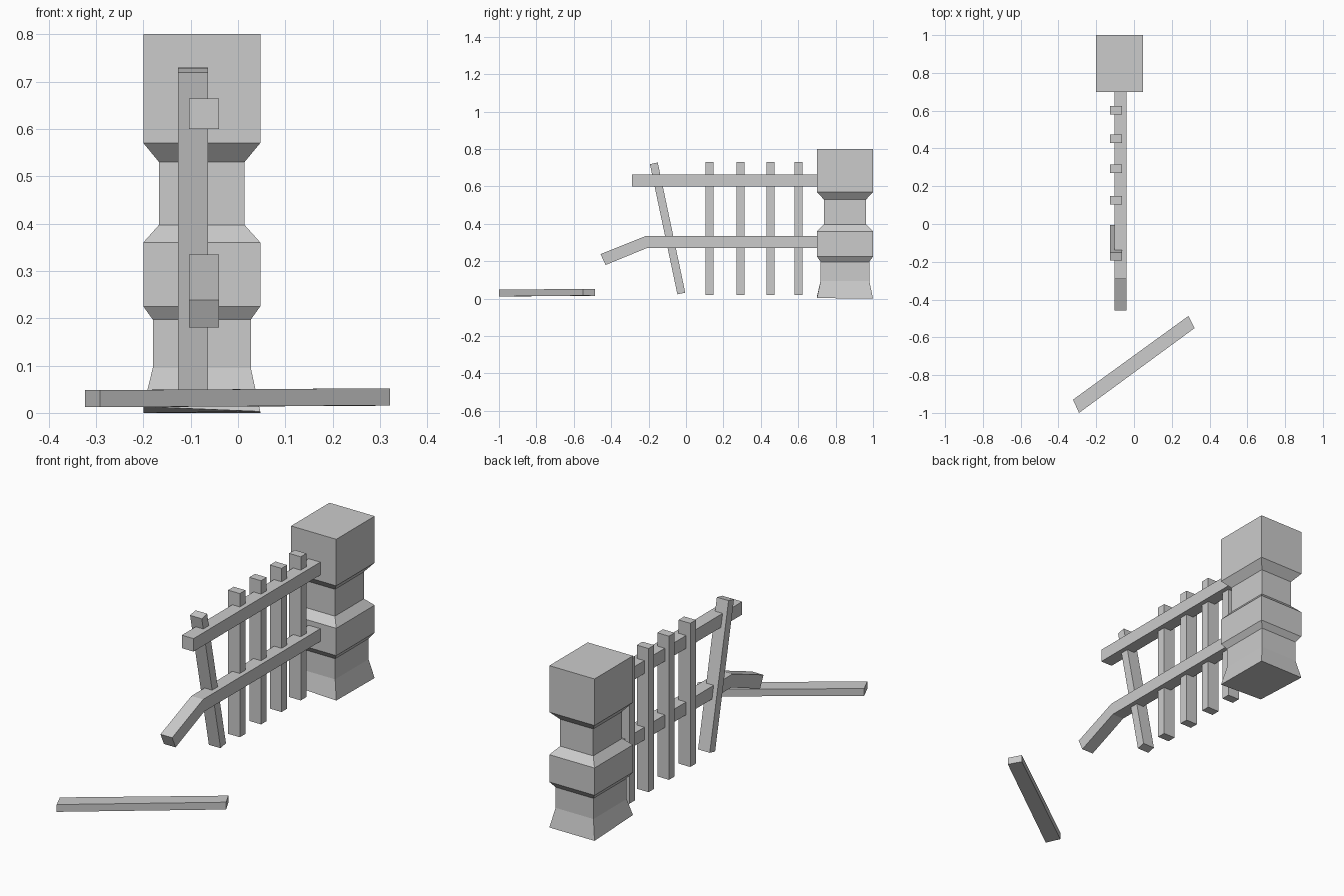
import bpy

if "Cube" in bpy.data.objects:
    bpy.data.objects.remove(bpy.data.objects["Cube"])


def make_mesh(name, verts, faces):
    me = bpy.data.meshes.new(name)
    me.from_pydata(verts, [], faces)
    me.update()
    ob = bpy.data.objects.new(name, me)
    bpy.context.collection.objects.link(ob)
    return ob


def loft(name, rings):
    """Join a stack of equal-length rings into a closed solid."""
    n = len(rings[0])
    verts = [p for r in rings for p in r]
    faces = [tuple(reversed(range(n)))]
    for k in range(len(rings) - 1):
        for i in range(n):
            j = (i + 1) % n
            faces.append((k * n + i, k * n + j, (k + 1) * n + j, (k + 1) * n + i))
    faces.append(tuple(range(len(verts) - n, len(verts))))
    return make_mesh(name, verts, faces)


def beam(name, profile, x0, x1):
    """Extrude a counter-clockwise side outline (y, z) along x."""
    return loft(name, [[(x, y, z) for y, z in profile] for x in (x0, x1)])


def box(y0, y1, z0, z1):
    return [(y0, z0), (y1, z0), (y1, z1), (y0, z1)]


# Stone pillar: stacked rectangles given as (height, x inset, y inset)
levels = [(0, 0, 0), (0.095, 0.02, 0.02), (0.197, 0.02, 0.02), (0.225, 0, 0),
          (0.36, 0, 0), (0.397, 0.033, 0.037), (0.53, 0.033, 0.037),
          (0.57, 0, 0), (0.8, 0, 0)]
rings = []
for z, ix, iy in levels:
    x0, x1, y0, y1 = -0.2 + ix, 0.047 - ix, 0.7 + iy, 1.0 - iy
    rings.append([(x0, y0, z), (x1, y0, z), (x1, y1, z), (x0, y1, z)])
rings[0][0] = (-0.2, 0.7, 0.013)    # slightly uneven foot
rings[0][1] = (0.047, 0.7, 0.003)
loft("pillar", rings)

# Rails, the lower one snapped downwards at its free end
RAIL = (-0.104, -0.04)
beam("upper_rail", box(-0.29, 0.7, 0.6, 0.664), *RAIL)
lower = loft("lower_rail", [
    [(RAIL[0], y0, z0), (RAIL[0], y1, z1), (RAIL[1], y1, z1), (RAIL[1], y0, z0)]
    for y0, z0, y1, z1 in [(-0.43, 0.18, -0.457, 0.238),
                           (-0.205, 0.272, -0.215, 0.335),
                           (0.7, 0.272, 0.7, 0.335)]])
lower.data.flip_normals()

# Upright pickets and one leaning picket
PICKET = (-0.127, -0.063)
for i, y in enumerate((0.126, 0.292, 0.452, 0.602)):
    beam(f"picket_{i + 1}", box(y - 0.022, y + 0.022, 0.02, 0.73), *PICKET)
beam("leaning_picket", [(-0.046, 0.023), (-0.004, 0.032),
                        (-0.151, 0.728), (-0.193, 0.719)], *PICKET)

# Fallen plank lying on the ground, tilted a little
outline = [(-0.323, -0.93, 0.012), (-0.291, -1.0, 0.012),
           (0.321, -0.551, 0.016), (0.288, -0.487, 0.015)]
loft("fallen_plank", [[(x, y, z + dz) for x, y, z in outline] for dz in (0, 0.036)])

# Consistent outward normals
import bmesh
for ob in bpy.context.collection.objects:
    bm = bmesh.new()
    bm.from_mesh(ob.data)
    bmesh.ops.recalc_face_normals(bm, faces=bm.faces)
    bm.to_mesh(ob.data)
    bm.free()
